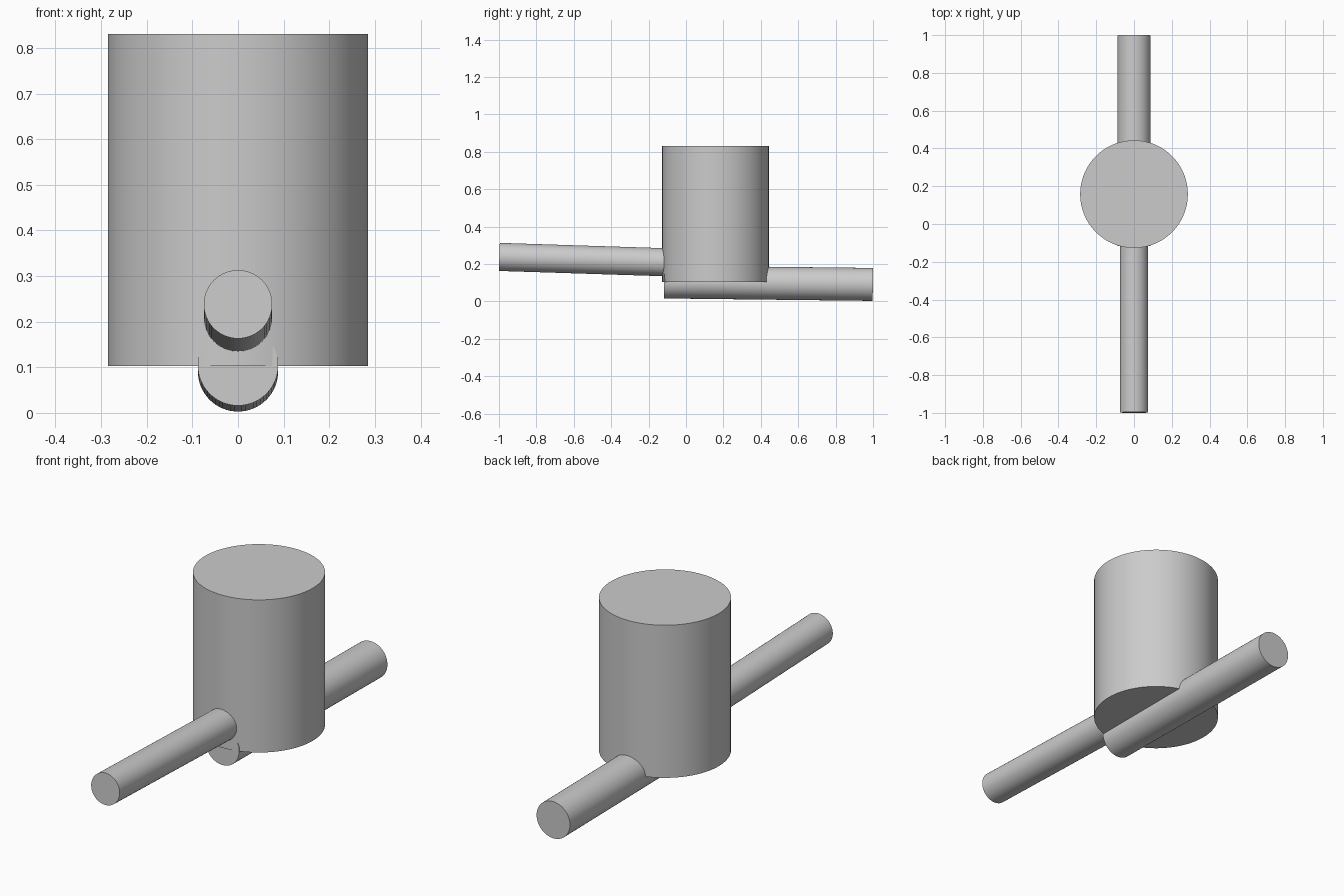
import bpy
import math
from mathutils import Vector

cube = bpy.data.objects.get("Cube")
if cube:
    bpy.data.objects.remove(cube, do_unlink=True)

# Single grey colour
grey = bpy.data.materials.new("plain grey")
grey.use_nodes = True
colour = (0.6, 0.6, 0.6, 1)
grey.diffuse_color = colour
grey.node_tree.nodes["Principled BSDF"].inputs["Base Color"].default_value = colour


def rod(name, start, end, radius, sides=64):
    """Closed round rod between two points."""
    start, end = Vector(start), Vector(end)
    axis = end - start
    bpy.ops.mesh.primitive_cylinder_add(
        vertices=sides, radius=radius, depth=axis.length,
        location=(start + end) / 2,
        rotation=axis.to_track_quat('Z', 'Y').to_euler())
    obj = bpy.context.object
    obj.name = name
    obj.data.materials.append(grey)
    bpy.ops.object.shade_smooth_by_angle(angle=math.radians(30))
    return obj


# Upright drum
rod("drum", (0, 0.158, 0.103), (0, 0.158, 0.83), 0.285, 96)

# Front pipe, sloping down into the drum
rod("front_pipe", (0, -0.998, 0.238), (0, 0.0, 0.206), 0.075)

# Rear pipe, running under the drum and out of the back
rod("rear_pipe", (0, -0.117, 0.104), (0, 0.999, 0.091), 0.088)
